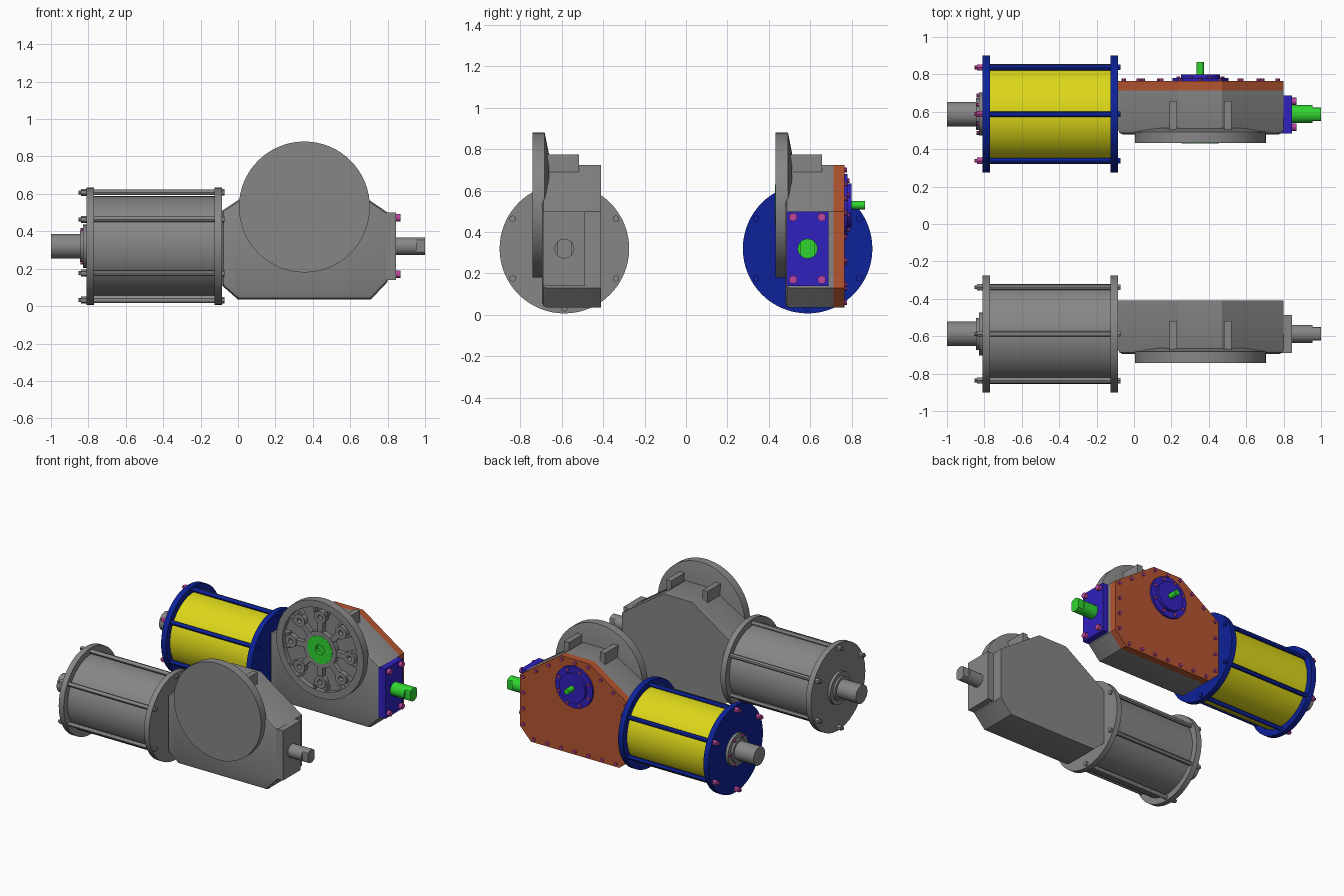
import bpy, bmesh
from math import cos, sin, tau, radians
from mathutils import Vector, Matrix

if "Cube" in bpy.data.objects:
    bpy.data.objects.remove(bpy.data.objects["Cube"])


def material(name, rgb):
    m = bpy.data.materials.new(name)
    m.use_nodes = True
    m.diffuse_color = (*rgb, 1)
    m.node_tree.nodes["Principled BSDF"].inputs["Base Color"].default_value = (*rgb, 1)
    return m


COLOURS = {
    "grey": material("cast_grey", (.24, .24, .24)),
    "yellow": material("cylinder_yellow", (.72, .68, .01)),
    "blue": material("flange_blue", (.004, .016, .32)),
    "orange": material("cover_orange", (.46, .09, .03)),
    "indigo": material("cap_indigo", (.03, .015, .52)),
    "green": material("shaft_green", (.03, .66, .03)),
    "pink": material("bolt_pink", (.5, .06, .34)),
}
AXIS_Z = .32                    # height of the cylinder axis
HUB_X, HUB_Z = .355, .53        # centre of the mounting disc
made = []


def finish(name, bm, colour, y0):
    bmesh.ops.recalc_face_normals(bm, faces=bm.faces)
    mesh = bpy.data.meshes.new(name)
    bm.to_mesh(mesh)
    bm.free()
    ob = bpy.data.objects.new(name, mesh)
    ob.location.y = y0
    mesh.materials.append(COLOURS[colour])
    bpy.context.collection.objects.link(ob)
    made.append(ob)
    return ob


def lathe(name, colour, y0, axis, profile, spots, seg=48, flat=None):
    """Spin (radius, offset) pairs about an x or y axis at each spot."""
    bm = bmesh.new()
    direction = Vector((1, 0, 0)) if axis == "X" else Vector((0, 1, 0))
    for spot in spots:
        c = Vector(spot)
        vs = [bm.verts.new(c + direction * t + Vector((0, 0, r))) for r, t in profile]
        edges = [bm.edges.new(pair) for pair in zip(vs, vs[1:])]
        bmesh.ops.spin(bm, geom=vs + edges, cent=c, axis=direction, angle=tau, steps=seg)
    bmesh.ops.remove_doubles(bm, verts=bm.verts, dist=.0004)
    if flat:
        for v in bm.verts:
            v.co.y = max(-flat, min(flat, v.co.y))
    return finish(name, bm, colour, y0)


def rod(name, colour, y0, axis, r, a, b, spots, seg=48, flat=None):
    return lathe(name, colour, y0, axis, [(0, a), (r, a), (r, b), (0, b)], spots, seg, flat)


def boxes(name, colour, y0, items):
    """Each item is (low corner, high corner, turn about the hub)."""
    bm = bmesh.new()
    for lo, hi, turn in items:
        lo, hi = Vector(lo), Vector(hi)
        vs = bmesh.ops.create_cube(bm, size=1)["verts"]
        for v in vs:
            v.co = (lo + hi) / 2 + v.co * (hi - lo)
        bmesh.ops.rotate(bm, verts=vs, cent=(HUB_X, 0, HUB_Z),
                         matrix=Matrix.Rotation(turn, 3, "Y"))
    return finish(name, bm, colour, y0)


def prism(name, colour, y0, outline, a, b, bevel=0):
    """Extrude an x-z outline from depth a to b, softening the front edge."""
    bm = bmesh.new()
    front = bm.faces.new([bm.verts.new((x, a, z)) for x, z in outline])
    geom = bmesh.ops.extrude_face_region(bm, geom=[front], use_keep_orig=True)["geom"]
    for v in geom:
        if isinstance(v, bmesh.types.BMVert):
            v.co.y = b
    if bevel:
        bmesh.ops.bevel(bm, geom=list(front.edges), offset=bevel, segments=2,
                        profile=.5, affect="EDGES")
    return finish(name, bm, colour, y0)


def ring(n, r, start=0, axis="Y", cx=HUB_X, cz=HUB_Z):
    pts = []
    for k in range(n):
        a = start + tau * k / n
        pts.append((cx + r * cos(a), 0, cz + r * sin(a)) if axis == "Y"
                   else (0, r * cos(a), cz + r * sin(a)))
    return pts


OUTLINE = [(-.085, .11), (0, .035), (.71, .035), (.8, .13),
           (.8, .5), (.47, .725), (.24, .725), (-.085, .51)]


def cover_bolt_spots():
    pts = [Vector((.355 + (x - .355) * .93, 0, .38 + (z - .38) * .93)) for x, z in OUTLINE]
    spots = []
    for p, q in zip(pts, pts[1:] + pts[:1]):
        n = max(1, round((q - p).length / .115))
        spots += [p.lerp(q, k / n) for k in range(n)]
    return spots


def build(prefix, y0, painted):
    def col(c):
        return c if painted else "grey"

    axis = [(0, 0, AXIS_Z)]
    hub = [(HUB_X, 0, HUB_Z)]
    ties = ring(6, .288, tau / 4, "X", cz=AXIS_Z)

    # Cylinder with end flanges, tie rods and nuts
    rod(prefix + "cylinder", col("yellow"), y0, "X", .268, -.78, -.115, axis, 64)
    for side, a in (("outer", -.81), ("inner", -.125)):
        rod(prefix + side + "_flange", col("blue"), y0, "X", .313, a, a + .04, axis, 64)
    rod(prefix + "tie_rods", col("blue"), y0, "X", .015, -.79, -.1, ties, 12)
    rod(prefix + "outer_nuts", col("pink"), y0, "X", .019, -.84, -.805, ties, 6)
    rod(prefix + "outer_studs", col("pink"), y0, "X", .011, -.84, -.852, ties, 10)
    rod(prefix + "inner_nuts", col("blue"), y0, "X", .017, -.09, -.073, ties, 6)
    lathe(prefix + "shaft_collar", "grey", y0, "X",
          [(0, -.845), (.085, -.845), (.085, -.83), (.115, -.83), (.115, -.8), (0, -.8)], axis)
    rod(prefix + "left_shaft", "grey", y0, "X", .066, -1, -.8, axis, 32)

    # Gear housing, end plate and output shaft
    prism(prefix + "gear_housing", "grey", y0, OUTLINE, -.108, .125 if painted else .1775, .025)
    boxes(prefix + "end_plate", col("indigo"), y0, [((.79, -.103, .14), (.845, .1, .5), 0)])
    rod(prefix + "right_shaft", col("green"), y0, "X", .048, .83, .955, axis, 32)
    rod(prefix + "right_shaft_tip", col("green"), y0, "X", .048, .95, 1, axis, 32, .036)
    boxes(prefix + "lugs", "grey", y0,
          [((x - .02, -.1, .6), (x + .02, .07, .775), 0) for x in (.21, .5)])

    # Mounting disc
    back = [(.35, -.155), (.35, -.095), (.25, -.075), (0, -.075)]
    if not painted:
        lathe(prefix + "mounting_disc", "grey", y0, "Y", [(0, -.155)] + back, hub, 64)
        return
    lathe(prefix + "mounting_disc", "grey", y0, "Y",
          [(0, -.12), (.1, -.12), (.1, -.155), (.13, -.155), (.13, -.12),
           (.3, -.12), (.3, -.155)] + back, hub, 64)
    boxes(prefix + "disc_ribs", "grey", y0,
          [((HUB_X + .12, -.151, HUB_Z - .02), (HUB_X + .205, -.11, HUB_Z + .02), k * tau / 8)
           for k in range(8)])
    boxes(prefix + "disc_webs", "grey", y0,
          [((HUB_X + .25, -.151, HUB_Z + s), (HUB_X + .31, -.11, HUB_Z + s + .015), k * tau / 8)
           for k in range(8) for s in (-.055, .04)])
    lathe(prefix + "disc_bosses", "grey", y0, "Y",
          [(.018, -.11), (.018, -.155), (.045, -.155), (.045, -.11)], ring(8, .235), 20)
    lathe(prefix + "drive_hub", "green", y0, "Y",
          [(0, -.13), (.035, -.13), (.035, -.157), (.1, -.157), (.1, -.11)], hub, 40)

    # Bolted cover with bearing cap and pointer shaft
    prism(prefix + "cover", "orange", y0, OUTLINE, .125, .1775)
    rod(prefix + "cover_bolts", "pink", y0, "Y", .012, .17, .19, cover_bolt_spots(), 10)
    lathe(prefix + "bearing_cap", "indigo", y0, "Y",
          [(0, .17), (.15, .17), (.15, .193), (.105, .193), (.105, .213), (0, .213)], hub)
    rod(prefix + "cap_bolts", "pink", y0, "Y", .011, .19, .202, ring(8, .128, tau / 16), 10)
    rod(prefix + "pointer_shaft", "green", y0, "Y", .02, .2, .278, hub, 20)

    # Bolts on the end plate and collar
    plate = [(0, y, z) for y in (-.07, .068) for z in (.17, .472)]
    rod(prefix + "plate_bolts", "pink", y0, "X", .02, .84, .868, plate, 12)
    rod(prefix + "collar_bolts", "pink", y0, "X", .011, -.843, -.82,
        ring(6, .1, 0, "X", cz=AXIS_Z), 10)


build("painted_", .5875, True)
build("plain_", -.5875, False)

bpy.ops.object.select_all(action="DESELECT")
for ob in made:
    ob.select_set(True)
bpy.context.view_layer.objects.active = made[0]
bpy.ops.object.shade_smooth_by_angle(angle=radians(30))
